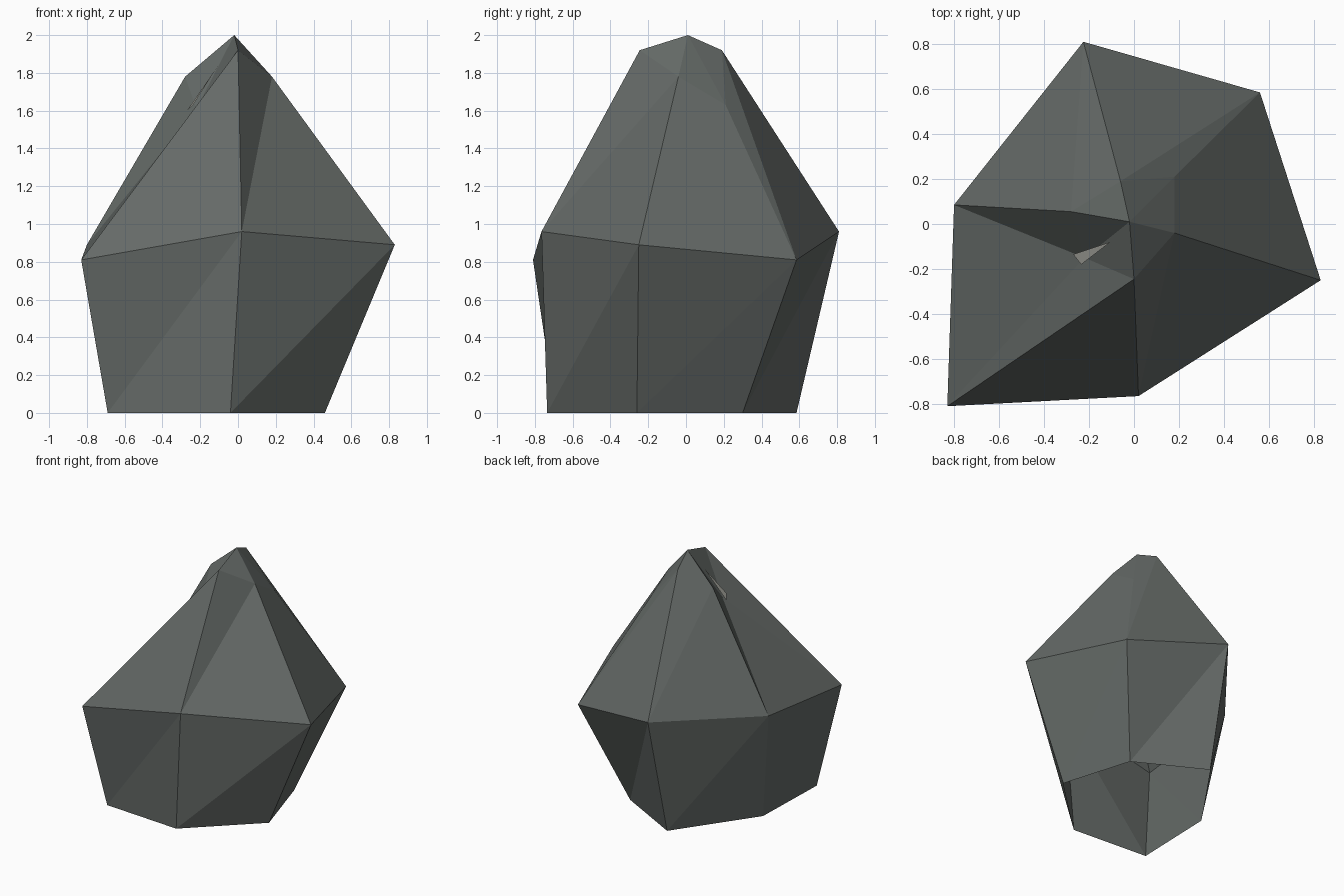
import bpy
import bmesh

default_cube = bpy.data.objects.get("Cube")
if default_cube:
    bpy.data.objects.remove(default_cube, do_unlink=True)


def make_material(name, colour):
    material = bpy.data.materials.new(name)
    material.use_nodes = True
    material.diffuse_color = colour
    shader = next(n for n in material.node_tree.nodes if n.type == "BSDF_PRINCIPLED")
    shader.inputs["Base Color"].default_value = colour
    shader.inputs["Roughness"].default_value = 0.9
    return material


def finish_object(name, bm, material):
    mesh = bpy.data.meshes.new(name)
    bm.to_mesh(mesh)
    bm.free()
    mesh.materials.append(material)
    rock_part = bpy.data.objects.new(name, mesh)
    bpy.context.collection.objects.link(rock_part)
    return rock_part


def bridge_rings(bm, lower, upper):
    """Join two rings with flat triangles, all split along the same diagonal."""
    count = len(lower)
    for i in range(count):
        j = (i + 1) % count
        bm.faces.new((lower[i], lower[j], upper[j]))
        bm.faces.new((lower[i], upper[j], upper[i]))


stone_grey = make_material("stone grey", (0.13, 0.145, 0.137, 1))
pale_stone = make_material("pale stone", (0.4, 0.4, 0.36, 1))

# Rock outline: open foot, wide waist and narrow shoulder, front corner first
foot = [(-.04, -.735, 0), (.46, -.26, 0), (.29, .3, 0),
        (-.24, .585, 0), (-.67, -.03, 0), (-.69, -.69, 0)]
waist = [(.02, -.765, .96), (.83, -.25, .89), (.56, .585, .81),
         (-.225, .81, .96), (-.8, .085, .89), (-.83, -.81, .81)]
shoulder = [(0, -.245, 1.92), (.18, -.04, 1.78), (.18, .21, 1.63),
            (-.06, .19, 1.92), (-.28, .055, 1.78), (-.22, -.15, 1.61)]
peak_point = (-.02, .01, 2)

# Faceted rock body with a hollow underside
body = bmesh.new()
rings = [[body.verts.new(point) for point in ring] for ring in (foot, waist, shoulder)]
for lower, upper in zip(rings, rings[1:]):
    bridge_rings(body, lower, upper)

# Peak facets
peak = body.verts.new(peak_point)
top_ring = rings[-1]
for i, corner in enumerate(top_ring):
    body.faces.new((corner, top_ring[(i + 1) % len(top_ring)], peak))
finish_object("rock_body", body, stone_grey)

# Pale chip in the notch beneath the peak
chip = bmesh.new()
corners = [chip.verts.new(p) for p in ((-.27, -.135, 1.6), (-.235, -.18, 1.635),
                                       (-.105, -.08, 1.84))]
chip.faces.new(corners)
finish_object("notch_chip", chip, pale_stone)
